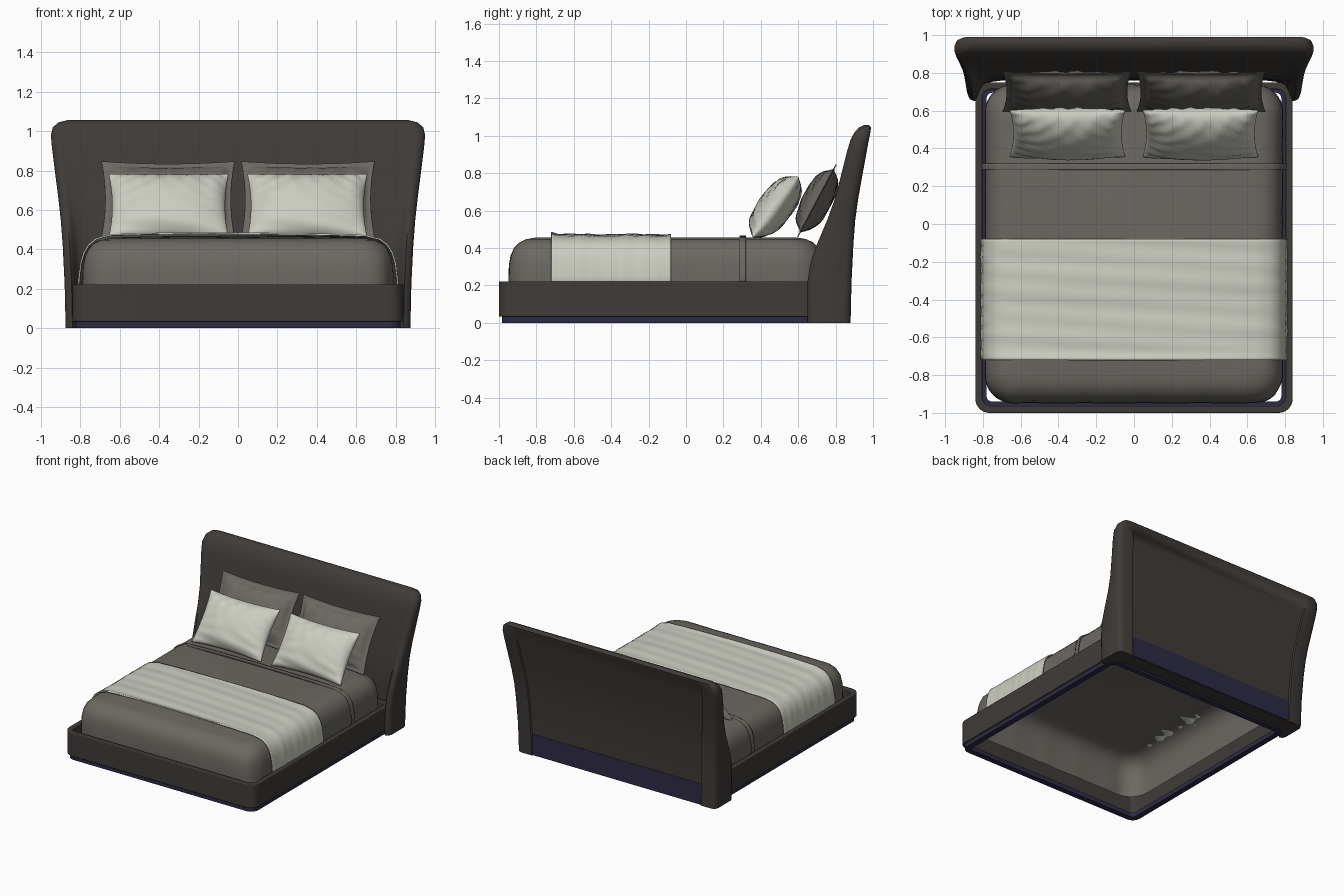
import bpy, bmesh, math
from math import sin, cos, pi
from mathutils import Vector

if "Cube" in bpy.data.objects:
    bpy.data.objects.remove(bpy.data.objects["Cube"])


def material(name, rgb):
    m = bpy.data.materials.new(name)
    m.diffuse_color = (*rgb, 1)
    m.use_nodes = True
    m.node_tree.nodes["Principled BSDF"].inputs["Base Color"].default_value = m.diffuse_color
    return m


DARK = material("dark_upholstery", (0.05, 0.044, 0.04))
BLUE = material("plinth_blue", (0.026, 0.024, 0.06))
GREY = material("grey_linen", (0.15, 0.138, 0.122))
PALE = material("pale_linen", (0.60, 0.61, 0.53))


def finish(name, bm, mat, angle=40, bevel=0, solid=0, recalc=True):
    if recalc:
        bmesh.ops.recalc_face_normals(bm, faces=bm.faces)
    me = bpy.data.meshes.new(name)
    bm.to_mesh(me)
    bm.free()
    ob = bpy.data.objects.new(name, me)
    bpy.context.collection.objects.link(ob)
    me.materials.append(mat)
    if solid:
        mod = ob.modifiers.new("thickness", 'SOLIDIFY')
        mod.thickness, mod.offset = solid, -1
    if bevel:
        mod = ob.modifiers.new("soft_edges", 'BEVEL')
        mod.width, mod.segments, mod.limit_method = bevel, 3, 'ANGLE'
        mod.angle_limit = math.radians(50)
    bpy.ops.object.select_all(action='DESELECT')
    ob.select_set(True)
    bpy.context.view_layer.objects.active = ob
    bpy.ops.object.shade_smooth_by_angle(angle=math.radians(angle))
    return ob


def loft(bm, rings, closed=True):
    """Skin a list of point rings with quads; returns the vertex rings."""
    vs = [[bm.verts.new(p) for p in r] for r in rings]
    n = len(vs[0])
    for a, b in zip(vs, vs[1:]):
        for i in range(n if closed else n - 1):
            j = (i + 1) % n
            bm.faces.new((a[i], a[j], b[j], b[i]))
    return vs


def rounded_rect(hx, y0, y1, r, z, seg=8, side=24):
    pts = []
    corners = [(hx - r, y1 - r, 0), (-hx + r, y1 - r, 90), (-hx + r, y0 + r, 180), (hx - r, y0 + r, 270)]
    for k, (cx, cy, a0) in enumerate(corners):
        for i in range(seg + 1):
            a = math.radians(a0 + 90 * i / seg)
            pts.append(Vector((cx + r * cos(a), cy + r * sin(a), z)))
        nx, ny, na = corners[(k + 1) % 4]
        a = math.radians(na)
        end = Vector((nx + r * cos(a), ny + r * sin(a), z))
        start = pts[-1].copy()
        pts += [start.lerp(end, i / side) for i in range(1, side)]
    return pts


# Hollow bed frame and the recessed plinth below it
def hollow_frame(name, hx, y0, y1, r, t, z0, z1, mat, bevel):
    bm = bmesh.new()
    o = [rounded_rect(hx, y0, y1, r, z, side=1) for z in (z0, z1)]
    i = [rounded_rect(hx - t, y0 + t, y1 - t, r - t * .8, z, side=1) for z in (z1, z0)]
    loft(bm, o + i + [o[0]])
    bmesh.ops.remove_doubles(bm, verts=bm.verts, dist=1e-5)
    finish(name, bm, mat, bevel=bevel)


hollow_frame("bed_frame", .84, -1, .75, .075, .037, .033, .222, DARK, .006)
hollow_frame("plinth", .825, -.985, .74, .065, .045, 0, .036, BLUE, 0)

# Winged headboard: (z, half width, wing front y, panel front y, back y)
stations = [
    (0, .875, .65, .76, .88), (.22, .88, .65, .765, .885), (.32, .885, .665, .768, .89),
    (.42, .89, .70, .775, .895), (.55, .90, .755, .79, .905), (.66, .912, .795, .81, .92),
    (.80, .93, .832, .837, .945), (.92, .945, .862, .863, .967), (.98, .95, .88, .88, .978),
    (1.02, .94, .902, .902, .986), (1.045, .91, .925, .925, .99), (1.057, .86, .95, .95, .977)]
rings = []
for z, w, yf, yp, yb in stations:
    rec = .01 if z < 1 else 0          # back panel sits slightly inside the border
    r = min(.035, (yb - yf) * .4)
    d = yp - yf
    half = [(w - .135, yb - rec), (w - .128, yb), (w - r, yb), (w - .3 * r, yb - .3 * r), (w, yb - r),
            (w, yf + r), (w - .3 * r, yf + .3 * r), (w - r, yf), (w - .048, yf + .15 * d),
            (w - .06, yf + .45 * d), (w - .08, yf + .75 * d), (w - .12, yf + .93 * d), (w - .18, yp)]
    rings.append([(x, y, z) for x, y in half] + [(-x, y, z) for x, y in reversed(half)])
bm = bmesh.new()
vs = loft(bm, rings)
bm.faces.new(vs[0])
bm.faces.new(vs[-1])
finish("headboard", bm, DARK, angle=50)

# Blue lower panel on the back of the headboard
bm = bmesh.new()
bmesh.ops.create_cube(bm, size=1)
for v in bm.verts:
    v.co = (v.co.x * 1.48, .838 + v.co.y * .078, .087 + v.co.z * .165)
finish("back_lower_panel", bm, BLUE)

# Duvet: shell open underneath, with soft vertical folds in the skirt
bm = bmesh.new()
rings = []
for z, inset in [(.15, 0), (.24, 0), (.31, .003), (.36, .012), (.40, .03), (.43, .06), (.447, .095), (.455, .14)]:
    ring = rounded_rect(.79 - inset, -.95 + inset, .74 - inset, .15 - inset * .6, z)
    amp = .005 * (1 - inset / .14)
    for p in ring:
        n = Vector((p.x / .79, (p.y + .1) / .85, 0))
        k = sin(p.x * 31) * sin(p.x * 11 + 1) + sin(p.y * 27) * sin(p.y * 13)
        p -= n.normalized() * amp * max(0, k)
    rings.append(ring)
vs = loft(bm, rings)
bm.faces.new(vs[-1])
finish("duvet", bm, GREY, angle=60)


# Cloths draped across the bed from side to side
def drape(name, y0, y1, ny, mat, lift, wrinkle, hem):
    half = [(.812, .17), (.81, .25), (.80, .33), (.785, .38), (.76, .42), (.72, .448), (.65, .465),
            (.5, .470), (.35, .473), (.2, .474), (.07, .475)]
    prof = half + [(-x, z) for x, z in reversed(half)]
    rows = []
    for i in range(ny + 1):
        y = y0 + (y1 - y0) * i / ny
        row = []
        for x, z in prof:
            side = max(0, abs(x) - .7) / .11
            f = sin(y * 38 + x * 1.5) * sin(y * 17 + x * 2)
            bump = hem * math.exp(-((y - y0) / .03) ** 2)
            row.append((x + math.copysign(side * wrinkle * f, x) - math.copysign(side * lift * -.3, x),
                        y, z + (1 - min(1, side)) * (lift + wrinkle * f + bump)))
        rows.append(row)
    bm = bmesh.new()
    loft(bm, rows, closed=False)
    bm.normal_update()
    if sum(f.normal.z for f in bm.faces) < 0:
        bmesh.ops.reverse_faces(bm, faces=bm.faces)
    finish(name, bm, mat, angle=60, solid=.008, recalc=False)


drape("throw_blanket", -.72, -.08, 48, PALE, 0, .004, .012)
drape("duvet_fold", .285, .32, 4, GREY, -.008, 0, 0)


# Pillows leaning on the headboard
def pillow(name, cx, cy, cz, w, h, t, tilt, flange, mat, phase):
    a = math.radians(tilt)
    up, out = Vector((0, cos(a), sin(a))), Vector((0, -sin(a), cos(a)))
    n, m = 36, 26
    bm = bmesh.new()
    for s in (1, -1):
        rows = []
        for j in range(m + 1):
            v = sin(pi / 2 * (2 * j / m - 1))
            row = []
            for i in range(n + 1):
                u = sin(pi / 2 * (2 * i / n - 1))
                fu, fv = min(1, abs(u) / (1 - flange / w * 2)), min(1, abs(v) / (1 - flange / h * 2))
                puff = ((1 - fu ** 2.4) * (1 - fv ** 2.2)) ** .55
                edge = max(fu, fv) * (1 - max(fu, fv) ** 8)
                crease = .012 * edge * sin(13 * u * v + 9 * u + phase) * sin(8 * v + 3 * u + phase)
                rim = max(abs(u), abs(v)) == 1
                x = u * w / 2 * (1 - .06 * (1 - v * v))
                y = v * h / 2 * (1 - .07 * (1 - u * u))
                d = (0 if rim else s * (t * puff + .003)) + crease
                row.append(Vector((cx + x, cy, cz)) + up * y + out * d)
            rows.append(row)
        loft(bm, rows, closed=False)
    bmesh.ops.remove_doubles(bm, verts=bm.verts, dist=1e-5)
    finish(name, bm, mat, angle=70)


for side, label in ((-1, "left"), (1, "right")):
    pillow("back_pillow_" + label, side * .355, .70, .653, .68, .44, .075, 62, .03, GREY, side)
    pillow("front_pillow_" + label, side * .352, .478, .62, .61, .405, .09, 53, 0, PALE, side * 2)
